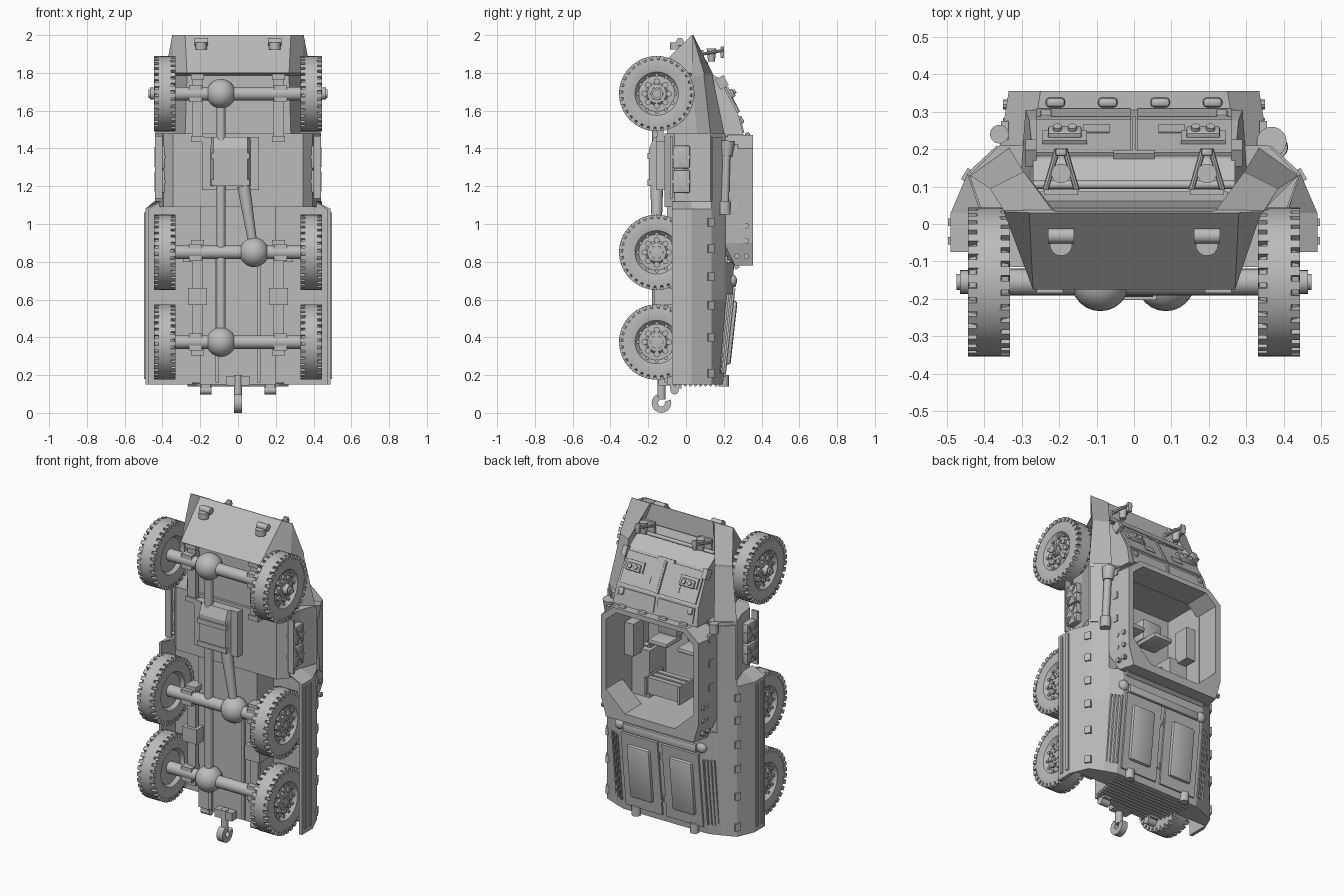
import bpy, bmesh, math
from mathutils import Vector, Matrix

old = bpy.data.objects.get("Cube")
if old:
    bpy.data.objects.remove(old, do_unlink=True)

grey = bpy.data.materials.new("plain grey")
grey.use_nodes = True
grey.diffuse_color = (0.5, 0.5, 0.5, 1)
grey.node_tree.nodes["Principled BSDF"].inputs["Base Color"].default_value = (0.5, 0.5, 0.5, 1)
SIDES = (-1, 1)


def finish(name, bm, smooth=False):
    bmesh.ops.recalc_face_normals(bm, faces=bm.faces)
    me = bpy.data.meshes.new(name)
    bm.to_mesh(me)
    bm.free()
    me.materials.append(grey)
    ob = bpy.data.objects.new(name, me)
    bpy.context.collection.objects.link(ob)
    if smooth:
        bpy.ops.object.select_all(action="DESELECT")
        ob.select_set(True)
        bpy.context.view_layer.objects.active = ob
        bpy.ops.object.shade_smooth_by_angle(angle=math.radians(35))
    return ob


def add_box(bm, c, s, rot=None):
    m = Matrix.Translation(c) @ (rot or Matrix()) @ Matrix.Diagonal((*s, 1))
    bmesh.ops.create_cube(bm, size=1, matrix=m)


def box(name, c, s, tilt=0, axis="X", bevel=0):
    bm = bmesh.new()
    add_box(bm, c, s, Matrix.Rotation(math.radians(tilt), 4, axis))
    if bevel:
        bmesh.ops.bevel(bm, geom=bm.edges[:], offset=bevel, segments=2, affect="EDGES", profile=0.5)
    return finish(name, bm, bevel > 0)


def pair(name, c, s, tilt=0, axis="X", bevel=0):
    for k in SIDES:
        t = tilt if axis == "X" else tilt * k
        box(name, (c[0] * k, c[1], c[2]), s, t, axis, bevel)


def add_cyl(bm, p, q, r, r2=None, n=20):
    p, q = Vector(p), Vector(q)
    m = Matrix.Translation((p + q) / 2) @ (q - p).to_track_quat("Z", "Y").to_matrix().to_4x4()
    bmesh.ops.create_cone(bm, cap_ends=True, segments=n, radius1=r,
                          radius2=r if r2 is None else r2, depth=(q - p).length, matrix=m)


def cyl(name, p, q, r, r2=None, n=20):
    bm = bmesh.new()
    add_cyl(bm, p, q, r, r2, n)
    return finish(name, bm, True)


def ball(name, c, r, scale=(1, 1, 1)):
    bm = bmesh.new()
    bmesh.ops.create_uvsphere(bm, u_segments=24, v_segments=14, radius=r,
                              matrix=Matrix.Translation(c) @ Matrix.Diagonal((*scale, 1)))
    return finish(name, bm, True)


def bridge(bm, rings, closed=False):
    n = len(rings[0])
    for a, b in zip(rings, rings[1:] + (rings[:1] if closed else [])):
        for i in range(n):
            bm.faces.new((a[i], a[(i + 1) % n], b[(i + 1) % n], b[i]))


def loft(name, sections):
    """Join mirrored half profiles of (x, y) placed at heights z."""
    bm = bmesh.new()
    rings = []
    for z, half in sections:
        loop = half + [(-x, y) for x, y in reversed(half)]
        rings.append([bm.verts.new((x, y, z)) for x, y in loop])
    bridge(bm, rings)
    bm.faces.new(rings[0])
    bm.faces.new(rings[-1])
    return finish(name, bm)


# Hull: nose with a recessed front, open crew trough, rear body with wheel wells
nose_top = [(.34, .03), (.385, .095), (.295, .14), (.285, .05)]
loft("nose", [
    (2.0, [(.28, .03), (.348, .033), (.348, .036), (.22, .038), (.21, .034)]),
    (1.8, [(.27, -.175)] + nose_top),
    (1.785, [(.27, -.1)] + nose_top),
    (1.47, [(.28, -.1), (.33, .06), (.44, .13), (.335, .205), (.32, .06)])])
cabin = [(.345, -.115), (.395, -.06), (.405, .03), (.44, .13), (.36, .21), (.3, .21), (.3, -.06)]
loft("crew_body", [(1.48, cabin), (1.09, cabin)])
pair("can_shelf", (.42, -.078, 1.3), (.04, .012, .33))
box("cabin_front_wall", (0, .06, 1.47), (.6, .32, .02))
well = [(.2, -.1), (.2, .06), (.47, .06), (.47, -.075), (.49, -.075), (.49, .03), (.445, .135), (.36, .21)]
tub = well + [(.3, .21), (.3, .1), (.18, .1), (.18, -.06)]
loft("rear_crew_body", [(1.12, tub[:2] + [(.4, .06), (.4, -.075), (.41, -.075), (.41, .03)] + tub[6:]),
                        (1.08, tub), (.8, tub)])
loft("rear_body", [(.8, well + [(.29, .255)]), (.6, well + [(.29, .245)]),
                   (.15, well[:-1] + [(.36, .17), (.29, .195)])])

# Hood plates, ports and front shelf
loft("hood", [(1.83, [(.27, .04), (.27, .085)]), (1.77, [(.27, .04), (.27, .175)]),
              (1.58, [(.3, .04), (.28, .277)]), (1.47, [(.31, .04), (.29, .305)])])
tilt = math.degrees(math.atan2(.102, .19))
for k in SIDES:
    box("hood_plate", (k * .135, .23, 1.675), (.25, .014, .19), tilt)
    box("vision_port", (k * .185, .24, 1.69), (.09, .03, .045), tilt, bevel=.006)
    for d in (-.02, .02):
        cyl("port_bolt", (k * .185 + d, .24, 1.69), (k * .185 + d, .262, 1.705), .012)
    box("port_base", (k * .185, .228, 1.695), (.12, .02, .06), tilt)
    box("hood_slot", (k * .1, .251, 1.645), (.07, .012, .045), tilt)
    box("hood_hinge", (k * .275, .19, 1.75), (.03, .05, .06), tilt)
    box("hood_latch", (k * .235, .29, 1.55), (.03, .025, .04), tilt, bevel=.006)
    box("rear_hood_plate", (k * .135, .292, 1.525), (.25, .012, .09), 14)
box("hood_center_hinge", (0, .185, 1.765), (.11, .018, .02), tilt)
box("hood_seam", (0, .234, 1.675), (.012, .018, .19), tilt)
cyl("front_crossbar", (-.27, .105, 1.85), (.27, .105, 1.85), .011)
box("front_shelf", (0, .065, 1.86), (.5, .02, .06), 25)

# Headlights in pointed guards, and tow eyes below the nose
for k in SIDES:
    x = k * .195
    cyl("headlight", (x, .135, 1.86), (x, .135, 1.93), .018, .026)
    for d in SIDES:
        cyl("light_guard", (x + d * .042, .09, 1.9), (x + d * .01, .2, 1.92), .008, n=8)
    box("guard_top", (x, .192, 1.91), (.03, .02, .06), bevel=.006)
    box("light_bracket", (x, .085, 1.88), (.09, .015, .08))
    cyl("tow_eye", (x - .035, -.032, 1.965), (x + .035, -.032, 1.965), .02)
    cyl("tow_eye_base", (x, -.055, 1.925), (x, -.055, 1.96), .03)

# Raised armour rim around the open crew space
bm = bmesh.new()
outer = [(.25, 1.47), (.335, 1.4), (.335, .9), (.3, .78)]
inner = [(.23, 1.44), (.3, 1.38), (.3, .95), (.17, .83)]
rings = []
for pts, y, grow in ((outer, .2, .025), (outer, .355, 0), (inner, .355, 0), (inner, .19, .003)):
    loop = pts + [(-x, z) for x, z in reversed(pts)]
    lift = .06 if grow == .025 else 0
    rings.append([bm.verts.new((x + math.copysign(grow, x), y + (lift if z < .85 else 0), z)) for x, z in loop])
bridge(bm, rings, True)
finish("crew_rim", bm)
for x in (-.21, -.07, .07, .21):
    box("rim_block", (x, .325, 1.47), (.052, .026, .03), bevel=.01)
for k in SIDES:
    for z in (.83, .91, .99):
        for y in (.27, .32):
            cyl("rim_bolt", (k * .33, y, z), (k * .35, y, z), .014, n=10)
    for z in (1.1, 1.25, 1.4):
        box("rim_clip", (k * .345, .25, z), (.02, .05, .04))
box("rear_rim_flange", (0, .26, .785), (.56, .025, .05), 35)

# Crew space fittings
box("rear_bulkhead", (0, .07, .815), (.58, .3, .03))
for k in SIDES:
    box("seat_base", (k * .1, -.01, 1.28), (.13, .1, .13), bevel=.01)
    box("seat_back", (k * .1, .06, 1.2), (.13, .16, .03), bevel=.01)
    box("side_locker", (k * .265, .13, 1.2), (.06, .1, .2))
for i in range(3):
    box("stowage_rack", (.05, .04 + i * .045, .93), (.22, .03, .1))
for d in SIDES:
    box("rack_upright", (.05 + d * .115, .08, .93), (.012, .17, .11))

# Rear deck doors, louvres and fittings
deck = math.degrees(math.atan2(.05, .45))
for k in SIDES:
    box("engine_door", (k * .14, .226, .425), (.25, .02, .47), -deck)
    box("door_panel", (k * .145, .237, .425), (.155, .035, .34), -deck, bevel=.014)
    for z in (.3, .57):
        box("door_hinge", (k * .02, .24 - (.6 - z) * .1, z), (.025, .02, .045))
    for i in range(4):
        box("deck_louvre", (k * (.295 + i * .018), .222 - i * .009, .42), (.008, .02, .42), -deck)
    ball("deck_knob", (k * .28, .245, .7), .032, (1, .8, 1))
    cyl("rear_lamp", (k * .2, .2, .14), (k * .2, .2, .2), .027)
    cyl("rear_shackle", (k * .17 - .03, -.06, .12), (k * .17 + .03, -.06, .12), .022)
    box("shackle_plate", (k * .17, -.055, .145), (.05, .06, .03))
box("deck_crossbar", (0, .25, .69), (.5, .03, .05), bevel=.008)
for i in range(9):
    box("rear_louvre", (0, -.06 + i * .027, .15), (.44 + i * .012, .012, .02), 25)

# Side skirts, hinges, jerry cans and side tube
pair("fender_rib", (.492, -.045, .62), (.01, .02, .88))
pair("fender_rib", (.492, .005, .62), (.01, .02, .88))
for z in (.21, .4, .57, .72, .87, 1.01):
    pair("skirt_hinge", (.445, .13, z), (.02, .035, .045), 30, "Z")
pair("side_ridge", (.4, .172, 1.28), (.1, .01, .36), -43, "Z")
for k in SIDES:
    for z in (1.225, 1.355):
        box("jerry_can", (k * .412, -.025, z), (.05, .09, .12), bevel=.006)
        for d in SIDES:
            box("can_cross", (k * .437, -.025, z), (.01, .012, .12), d * 34)
        box("can_strap", (k * .412, -.025, z), (.055, .1, .015))
cyl("side_tube", (.38, .205, 1.1), (.37, .215, 1.42), .022)
cyl("tube_cap", (.37, .215, 1.36), (.368, .22, 1.44), .03, .04)
cyl("tube_foot", (.382, .205, 1.05), (.38, .205, 1.12), .03)
cyl("side_lamp", (-.36, .24, 1.43), (-.36, .24, 1.49), .025)

# Running gear: axles, differentials, shafts, springs and gearbox
AY = -.155
wheels = (.375, .85, 1.69)
for z, x in zip(wheels, (-.09, .085, -.09)):
    cyl("axle", (-.36, AY, z), (.36, AY, z), .036)
    ball("differential", (x, AY, z), .078)
    pair("spring_clamp", (.225, -.145, z), (.07, .08, .09))
for low, high in ((.32, .9), (1.45, 1.78)):
    pair("leaf_spring", (.215, -.135, (low + high) / 2), (.055, .03, high - low))
    for z in (low, high):
        pair("spring_hanger", (.215, -.12, z), (.07, .08, .03))
pair("center_spring_mount", (.215, -.11, .615), (.1, .12, .09))
cyl("main_shaft", (-.09, AY, .375), (-.09, AY, 1.25), .024)
cyl("front_shaft", (-.09, AY, 1.4), (-.09, AY, 1.69), .024)
cyl("slant_shaft", (.085, AY, .855), (.03, AY, 1.2), .022, .034)
box("gearbox", (-.04, -.13, 1.32), (.3, .06, .28))
loft("gearbox_sump", [(z, [(.11, -.15), (.09, y), (.0, y)]) for z, y in ((1.46, -.17), (1.4, -.195), (1.2, -.195))]
     ).location.x = -.04
for z in (1.22, 1.36):
    box("gearbox_band", (-.04, -.17, z), (.2, .065, .03))
pair("chassis_rail", (.11, -.1, .5), (.02, .03, .68))

# Rear tow hook, a thick open ring on a shank
cyl("hook_shank", (0, -.13, .07), (0, -.13, .2), .022)
box("hook_mount", (0, -.1, .17), (.12, .09, .05))
bm = bmesh.new()
rings = []
for i in range(13):
    a = math.radians(-40 + i * 22)
    rings.append([bm.verts.new((x, -.13 + r * math.sin(a + 1.9), .052 + r * math.cos(a + 1.9)))
                  for x, r in ((-.02, .018), (.02, .018), (.02, .052), (-.02, .052))])
bridge(bm, rings)
bm.faces.new(rings[0])
bm.faces.new(rings[-1])
finish("tow_hook", bm, True)


# Wheel: turned tyre and rim, shoulder tread blocks and bolt rings, facing +x
def ring_of(bm, count, radius, size, x0, x1):
    for i in range(count):
        a = math.tau * i / count
        y, z = radius * math.cos(a), radius * math.sin(a)
        add_cyl(bm, (x0, y, z), (x1, y, z), size, n=8)


bm = bmesh.new()
profile = [(-.03, .02), (-.03, .1), (-.05, .115), (-.056, .15), (-.053, .178), (-.034, .186), (-.032, .199),
           (.032, .199), (.034, .186), (.053, .178), (.056, .15), (.05, .115), (.04, .108),
           (.026, .095), (.028, .06), (.042, .05), (.045, .02)]
N = 48
rings = [[bm.verts.new((x, r * math.cos(math.tau * i / N), r * math.sin(math.tau * i / N)))
          for i in range(N)] for x, r in profile]
bridge(bm, rings)
bm.faces.new(rings[0])
bm.faces.new(rings[-1])
for i in range(32):
    for k in SIDES:
        turn = Matrix.Rotation(math.tau * (i + .25 * k) / 32, 4, "X")
        add_box(bm, turn @ Vector((k * .042, 0, .186)), (.028, .024, .026), turn)
ring_of(bm, 12, .098, .009, .02, .038)
ring_of(bm, 8, .065, .016, .02, .042)
ring_of(bm, 6, .03, .008, .04, .052)
wheel = finish("wheel", bm, True)
for z in wheels:
    for k in SIDES:
        ob = wheel if (z, k) == (wheels[0], 1) else wheel.copy()
        if ob is not wheel:
            bpy.context.collection.objects.link(ob)
        ob.location = (k * .388, AY, z)
        ob.rotation_euler = (0, 0, 0 if k > 0 else math.pi)
for k in SIDES:
    cyl("front_hub", (k * .42, AY, 1.69), (k * .465, AY, 1.69), .032)
    cyl("front_hub_cap", (k * .46, AY, 1.69), (k * .475, AY, 1.69), .022)
